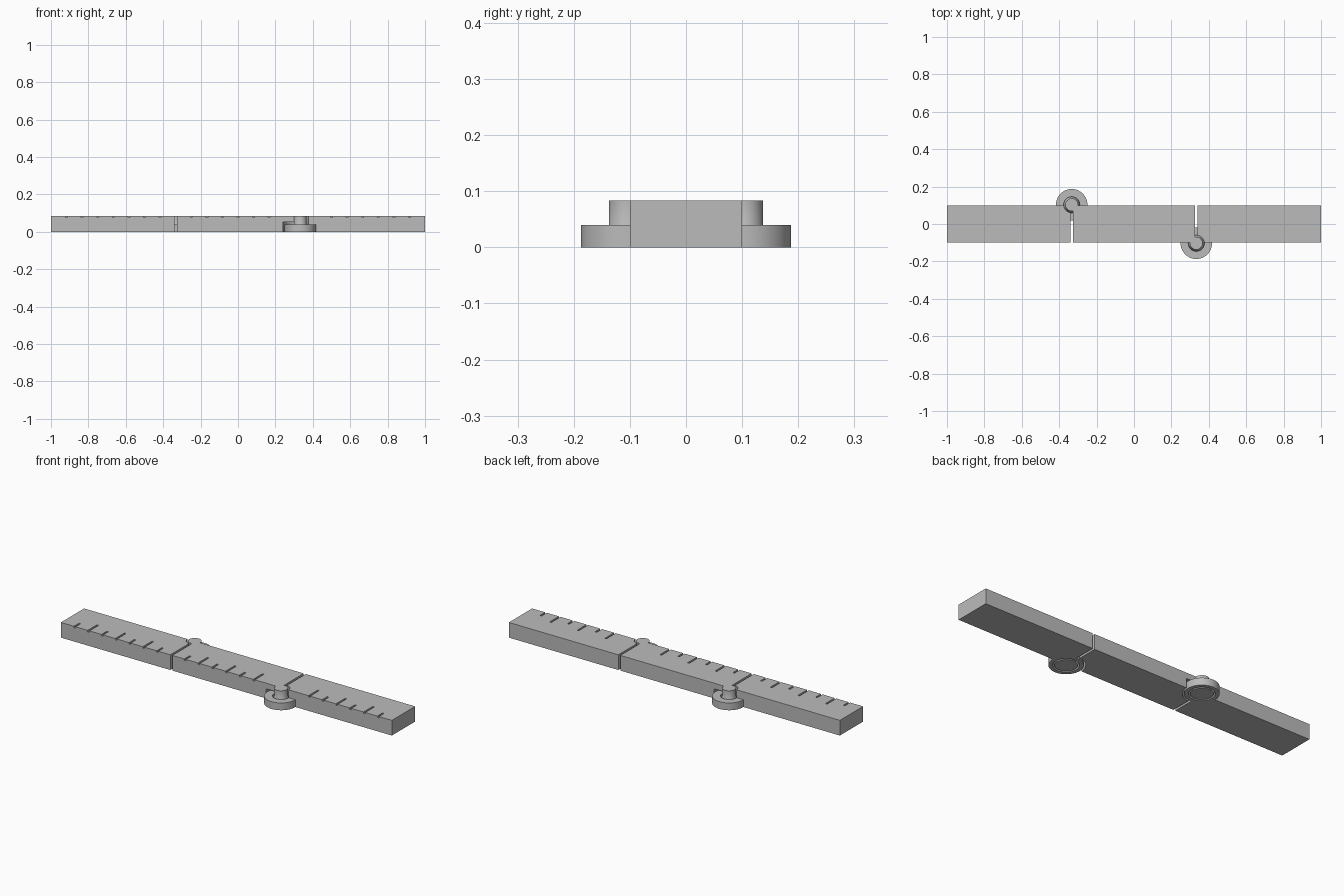
import bpy
import bmesh
from math import cos, sin, tau

if "Cube" in bpy.data.objects:
    bpy.data.objects.remove(bpy.data.objects["Cube"])

HEIGHT, HALF_WIDTH, GAP = 0.083, 0.1, 0.006
HINGE_X, HINGE_Y = 0.333, 0.103
RING_R, RING_TOP, PIN_R, PIN_FOOT_R = 0.084, 0.04, 0.034, 0.055
CLEAR = 0.009

grey = bpy.data.materials.new("plain grey")
grey.use_nodes = True
grey.diffuse_color = (0.5, 0.5, 0.5, 1)
grey.node_tree.nodes["Principled BSDF"].inputs["Base Color"].default_value = (0.5, 0.5, 0.5, 1)


def finish(name, bm):
    bmesh.ops.recalc_face_normals(bm, faces=bm.faces)
    mesh = bpy.data.meshes.new(name)
    bm.to_mesh(mesh)
    bm.free()
    mesh.materials.append(grey)
    obj = bpy.data.objects.new(name, mesh)
    bpy.context.collection.objects.link(obj)
    return obj


def boxes(name, bounds):
    """One mesh of boxes, each given as a low and a high corner."""
    bm = bmesh.new()
    for low, high in bounds:
        verts = bmesh.ops.create_cube(bm, size=1)["verts"]
        for v in verts:
            v.co = [(a + b) / 2 + c * (b - a) for a, b, c in zip(low, high, v.co)]
    return finish(name, bm)


def lathe(name, centre, profile, sides=64):
    """Closed round solid through (radius, z) points."""
    bm = bmesh.new()
    rings = [[bm.verts.new((centre[0] + r * cos(tau * i / sides),
                            centre[1] + r * sin(tau * i / sides), z))
              for i in range(sides)] for r, z in profile]
    for a, b in zip(rings, rings[1:]):
        for i in range(sides):
            j = (i + 1) % sides
            bm.faces.new((a[i], a[j], b[j], b[i]))
    bm.faces.new(rings[0])
    bm.faces.new(rings[-1])
    return finish(name, bm)


def combine(obj, tool, operation):
    mod = obj.modifiers.new("shape", 'BOOLEAN')
    mod.operation, mod.object, mod.solver = operation, tool, 'EXACT'
    bpy.context.view_layer.objects.active = obj
    bpy.ops.object.modifier_apply(modifier=mod.name)
    bpy.data.objects.remove(tool)


def engrave(obj, ticks):
    """Ruler marks along the front edge, long on every even step."""
    bounds = []
    for k in ticks:
        x = -1 + k / 12
        length = 0.08 if k % 2 == 0 else 0.045
        bounds.append(((x - 0.005, -HALF_WIDTH - 0.02, HEIGHT - 0.008),
                       (x + 0.005, -HALF_WIDTH + length, HEIGHT + 0.02)))
    combine(obj, boxes("tick_cutter", bounds), 'DIFFERENCE')


# Middle segment: pockets around the rings, and a flared pin at each hinge
inner = HINGE_X - GAP
middle = boxes("middle_segment", [((-inner, -HALF_WIDTH, 0), (inner, HALF_WIDTH, HEIGHT))])
for s in (-1, 1):
    centre = (s * HINGE_X, -s * HINGE_Y)
    pocket_r, pocket_top = RING_R + CLEAR, RING_TOP + 0.012
    combine(middle, lathe("pocket", centre, [(pocket_r, -0.02), (pocket_r, pocket_top)]),
            'DIFFERENCE')
    combine(middle, lathe("pin", centre, [(PIN_FOOT_R, 0), (PIN_R, RING_TOP), (PIN_R, HEIGHT)]),
            'UNION')
engrave(middle, range(9, 15))
segments = [middle]

# End segments: a low ring round each pin, with a clear hole for it
for s, name, ticks in ((-1, "right_segment", range(1, 8)), (1, "left_segment", range(18, 24))):
    centre = (s * HINGE_X, -s * HINGE_Y)
    near, far = sorted((s * (HINGE_X + GAP), s))
    end = boxes(name, [((near, -HALF_WIDTH, 0), (far, HALF_WIDTH, HEIGHT))])
    combine(end, lathe("ring", centre, [(RING_R, 0), (RING_R, RING_TOP)]), 'UNION')
    slope = (PIN_FOOT_R - PIN_R) / RING_TOP
    hole = [(PIN_FOOT_R + CLEAR + 0.02 * slope, -0.02), (PIN_R + CLEAR, RING_TOP),
            (PIN_R + CLEAR, HEIGHT + 0.02)]
    combine(end, lathe("hole", centre, hole), 'DIFFERENCE')
    engrave(end, ticks)
    segments.append(end)

# Smooth the round walls, keep the edges crisp
bpy.ops.object.select_all(action='DESELECT')
for obj in segments:
    obj.select_set(True)
bpy.context.view_layer.objects.active = middle
bpy.ops.object.shade_smooth_by_angle()
